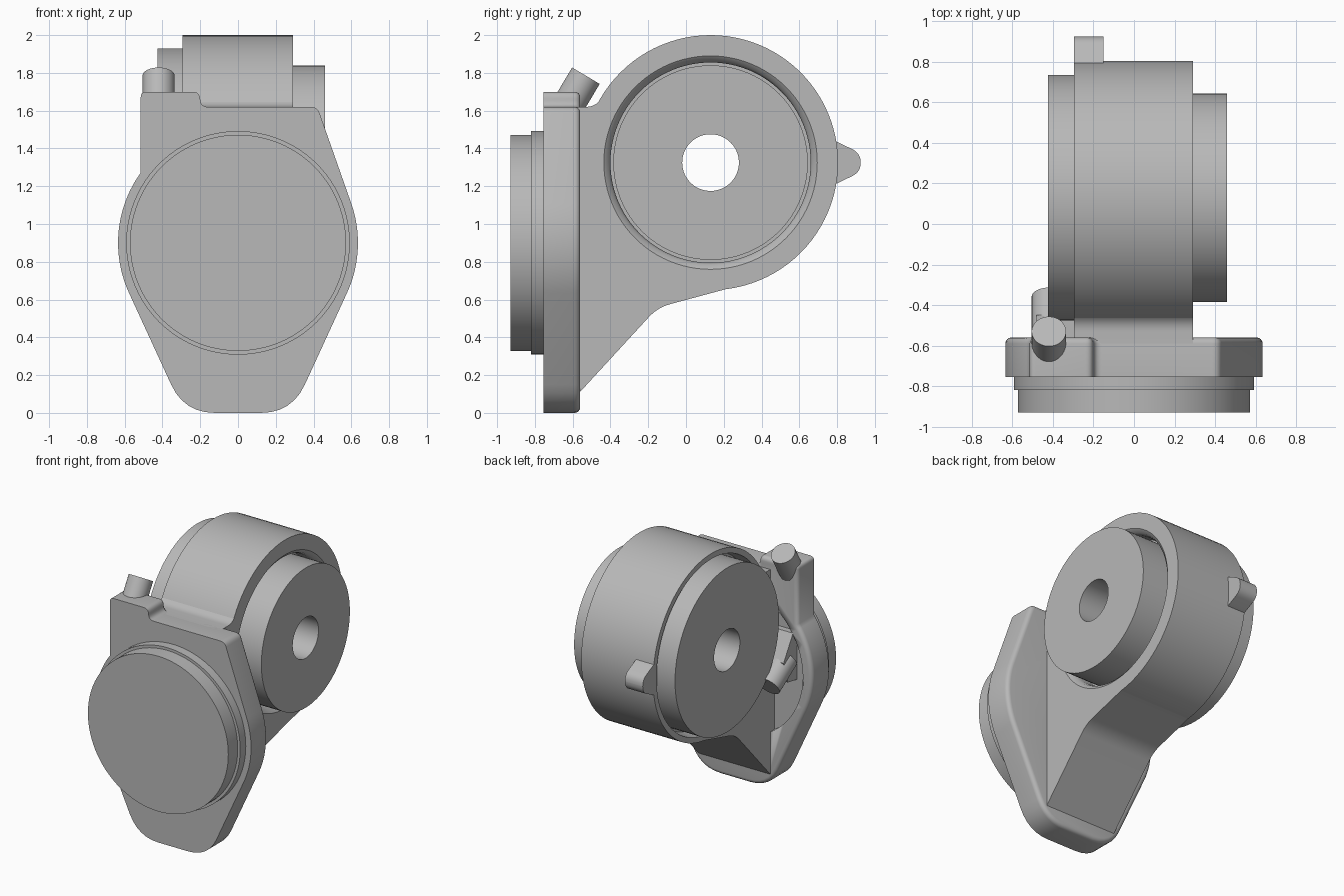
import bpy, bmesh, math
from mathutils import Vector

if "Cube" in bpy.data.objects:
    bpy.data.objects.remove(bpy.data.objects["Cube"], do_unlink=True)

GREY = (0.48, 0.48, 0.48, 1)
metal = bpy.data.materials.new("cast_grey")
metal.use_nodes = True
metal.diffuse_color = GREY
metal.node_tree.nodes["Principled BSDF"].inputs["Base Color"].default_value = GREY

HUB = (0.13, 1.325)     # hub axis in y, z
FACE_Z = 0.9            # front disc axis height


def finish(name, bm):
    bmesh.ops.recalc_face_normals(bm, faces=bm.faces)
    mesh = bpy.data.meshes.new(name)
    bm.to_mesh(mesh)
    bm.free()
    mesh.materials.append(metal)
    obj = bpy.data.objects.new(name, mesh)
    bpy.context.collection.objects.link(obj)
    bpy.ops.object.select_all(action="DESELECT")
    obj.select_set(True)
    bpy.context.view_layer.objects.active = obj
    bpy.ops.object.shade_smooth_by_angle(angle=math.radians(35))
    return obj


def arc(centre, r, a0, a1, n=24):
    angles = [math.radians(a0 + (a1 - a0) * i / n) for i in range(n + 1)]
    return [(centre[0] + r * math.cos(a), centre[1] + r * math.sin(a)) for a in angles]


def corner(before, at, after, cut, n=6):
    """Rounded corner that starts and ends a given distance from the point."""
    p = Vector(at)
    a = p + (Vector(before) - p).normalized() * cut
    b = p + (Vector(after) - p).normalized() * cut
    return [tuple(a * (1 - t) ** 2 + p * 2 * t * (1 - t) + b * t * t)
            for t in (i / n for i in range(n + 1))]


def prism(name, outline, axis, start, end, bevel=0):
    """Extrude an outline along x or y; optionally round the rim at the end."""
    place = (lambda p, d: (d, p[0], p[1])) if axis == "x" else (lambda p, d: (p[0], d, p[1]))
    bm = bmesh.new()
    low = [bm.verts.new(place(p, start)) for p in outline]
    high = [bm.verts.new(place(p, end)) for p in outline]
    bm.faces.new(low)
    cap = bm.faces.new(high)
    for i in range(len(low)):
        j = (i + 1) % len(low)
        bm.faces.new((low[i], low[j], high[j], high[i]))
    bmesh.ops.recalc_face_normals(bm, faces=bm.faces)
    if bevel:
        bmesh.ops.bevel(bm, geom=list(cap.edges), offset=bevel, segments=4,
                        profile=0.5, affect="EDGES")
    return finish(name, bm)


def ring(name, profile, segments=96):
    """Revolve a closed (x, radius) profile about the hub axis."""
    bm = bmesh.new()
    loops = []
    for i in range(segments):
        a = math.tau * i / segments
        loops.append([bm.verts.new((x, HUB[0] + r * math.cos(a), HUB[1] + r * math.sin(a)))
                      for x, r in profile])
    for i in range(segments):
        p, q = loops[i], loops[(i + 1) % segments]
        for k in range(len(profile)):
            m = (k + 1) % len(profile)
            bm.faces.new((p[k], p[m], q[m], q[k]))
    return finish(name, bm)


def rod(name, base, tip, radius, segments=48):
    a, b = Vector(base), Vector(tip)
    bm = bmesh.new()
    bmesh.ops.create_cone(bm, cap_ends=True, segments=segments, radius1=radius,
                          radius2=radius, depth=(b - a).length)
    bm.transform((b - a).to_track_quat("Z", "Y").to_matrix().to_4x4())
    bmesh.ops.translate(bm, verts=bm.verts, vec=(a + b) / 2)
    return finish(name, bm)


# Flange plate: rounded foot, circular waist, sloped shoulder and raised pad
centre = (0, FACE_Z)
right_waist = arc(centre, 0.635, -25, 19.4)
left_waist = arc(centre, 0.635, 144.2, 205)
foot_r, foot_l = (0.285, 0), (-0.285, 0)
shoulder, step_low = (0.42, 1.62), (-0.195, 1.62)
step_high, pad = (-0.205, 1.70), (-0.515, 1.70)
outline = corner(foot_l, foot_r, right_waist[0], 0.165)
outline += right_waist
outline += corner(right_waist[-1], shoulder, step_low, 0.035)
outline += corner(shoulder, step_low, step_high, 0.035)
outline += corner(step_low, step_high, pad, 0.035)
outline += corner(step_high, pad, left_waist[0], 0.03)
outline += left_waist
outline += corner(left_waist[-1], foot_l, foot_r, 0.165)
plate = prism("flange_plate", outline, "y", -0.755, -0.56, bevel=0.03)

# Shallow pocket in the back of the plate, beside the web
cutter = prism("pocket_cutter", arc(centre, 0.56, 122, 238, 32), "y", -0.605, -0.4)
cutter.hide_render = True
cutter.hide_set(True)
cut = plate.modifiers.new("pocket", "BOOLEAN")
cut.operation = "DIFFERENCE"
cut.object = cutter
bpy.context.view_layer.objects.active = plate
bpy.ops.object.modifier_apply(modifier=cut.name)
bpy.data.objects.remove(cutter, do_unlink=True)

# Stepped front disc
rod("front_disc_step", (0, -0.74, FACE_Z), (0, -0.82, FACE_Z), 0.592, 96)
rod("front_disc", (0, -0.80, FACE_Z), (0, -0.93, FACE_Z), 0.572, 96)

# Web joining plate and housing, following the housing curve
hug = arc(HUB, 0.668, 146, 285, 48)
knee, toe, top = (-0.15, 0.558), (-0.58, 0.09), (-0.48, 1.62)
web = [(-0.62, 1.62)] + corner((-0.62, 1.62), top, hug[0], 0.05) + hug
web += corner(hug[-1], knee, toe, 0.07) + [toe, (-0.62, 0.09)]
prism("web", web, "x", -0.295, 0.29)

# Round housing with a recess around each hub
ring("housing", [(-0.295, 0.15), (-0.2, 0.15), (0.15, 0.15), (0.15, 0.53), (0.24, 0.53),
                 (0.27, 0.54), (0.29, 0.565), (0.29, 0.675), (-0.295, 0.675),
                 (-0.295, 0.635), (-0.2, 0.62), (-0.2, 0.3), (-0.295, 0.3)])
ring("right_hub", [(-0.425, 0.15), (-0.425, 0.605), (-0.19, 0.605), (-0.19, 0.15)])
ring("left_hub", [(0.14, 0.15), (0.14, 0.515), (0.46, 0.515), (0.46, 0.15)])

# Rear lug
low, high = (0.925, 1.275), (0.925, 1.375)
lug = [(0.76, 1.20), (0.80, 1.215), (0.82, 1.225)]
lug += corner(lug[-1], low, high, 0.05) + corner(low, high, (0.82, 1.425), 0.05)
lug += [(0.82, 1.425), (0.80, 1.435), (0.76, 1.45)]
prism("rear_lug", lug, "x", -0.295, -0.15)

# Tilted pins, with a wedge boss behind the lower one
rod("upper_pin", (-0.42, -0.64, 1.60), (-0.42, -0.53, 1.785), 0.085)
rod("lower_pin", (-0.42, -0.56, 1.00), (-0.42, -0.36, 0.87), 0.085)
boss = [(-0.62, 1.20), (-0.56, 1.20), (-0.45, 1.02), (-0.50, 0.86), (-0.62, 0.84)]
prism("pin_boss", boss, "x", -0.48, -0.29)
